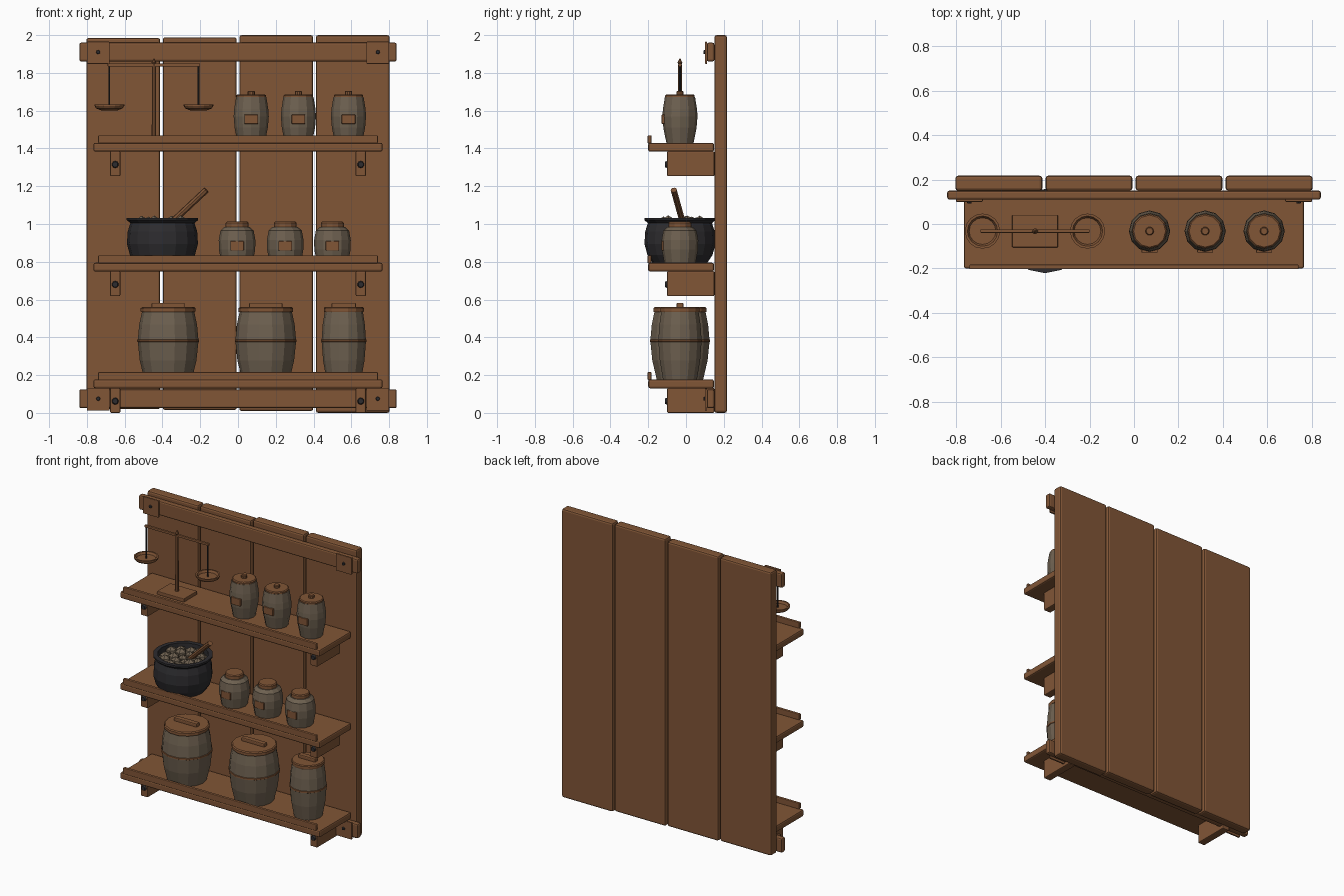
import bpy, bmesh, math, random
from mathutils import Vector

cube = bpy.data.objects.get("Cube")
if cube:
    bpy.data.objects.remove(cube, do_unlink=True)
random.seed(4)


def material(name, colour):
    m = bpy.data.materials.new(name)
    m.use_nodes = True
    m.diffuse_color = (*colour, 1)
    m.node_tree.nodes["Principled BSDF"].inputs["Base Color"].default_value = (*colour, 1)
    return m


WOOD = material("warm_wood", (0.22, 0.092, 0.037))
CLAY = material("grey_clay", (0.155, 0.118, 0.08))
IRON = material("dark_iron", (0.026, 0.025, 0.028))


def finish(name, bm, mat):
    bmesh.ops.recalc_face_normals(bm, faces=bm.faces)
    mesh = bpy.data.meshes.new(name)
    bm.to_mesh(mesh)
    bm.free()
    mesh.materials.append(mat)
    obj = bpy.data.objects.new(name, mesh)
    bpy.context.scene.collection.objects.link(obj)
    return obj


def box(name, x, y, z, mat=WOOD, bevel=0.0):
    """Box from (min, max) pairs on each axis."""
    bm = bmesh.new()
    bmesh.ops.create_cube(bm, size=1)
    for v in bm.verts:
        v.co = [sum(r) / 2 + c * (r[1] - r[0]) for c, r in zip(v.co, (x, y, z))]
    obj = finish(name, bm, mat)
    if bevel:
        mod = obj.modifiers.new("bevel", "BEVEL")
        mod.width = bevel
        mod.segments = 2
    return obj


def lathe(name, profile, at, mat, sides=12):
    """Turn a (radius, height) profile about a vertical axis, capping open ends."""
    bm = bmesh.new()
    rings = []
    for r, h in profile:
        rings.append([bm.verts.new((at[0] + r * math.cos(math.tau * i / sides),
                                    at[1] + r * math.sin(math.tau * i / sides),
                                    at[2] + h)) for i in range(sides)])
    for a, b in zip(rings, rings[1:]):
        for i in range(sides):
            j = (i + 1) % sides
            bm.faces.new((a[i], a[j], b[j], b[i]))
    bm.faces.new(rings[0])
    bm.faces.new(rings[-1])
    return finish(name, bm, mat)


def rod(name, start, end, r1, r2, mat, sides=8):
    a, b = Vector(start), Vector(end)
    bm = bmesh.new()
    bmesh.ops.create_cone(bm, cap_ends=True, segments=sides, radius1=r1, radius2=r2,
                          depth=(b - a).length)
    obj = finish(name, bm, mat)
    obj.location = (a + b) / 2
    obj.rotation_euler = (b - a).to_track_quat("Z", "Y").to_euler()
    return obj


# Back planks with slightly uneven ends
for i, (low, high) in enumerate(((0.02, 1.985), (0.015, 1.988), (0.01, 2.0), (0.0, 2.0))):
    left = -0.803 + i * 0.405
    box(f"back_plank_{i + 1}", (left, left + 0.391), (0.15, 0.217), (low, high), bevel=0.012)

# Cross rails with nailed end plates
for label, z in (("bottom", 0.025), ("top", 1.86)):
    box(f"{label}_rail", (-0.84, 0.84), (0.11, 0.15), (z, z + 0.1), bevel=0.01)
    for side, s in (("left", 1), ("right", -1)):
        x = sorted((s * 0.68, s * 0.8))
        box(f"{label}_{side}_plate", x, (0.1, 0.112), (z - 0.012, z + 0.105), bevel=0.003)
        rod(f"{label}_{side}_nail", (s * 0.74, 0.105, z + 0.05), (s * 0.74, 0.092, z + 0.05),
            0.012, 0.009, IRON)

# Shelves, lips, brackets and bolts
SHELVES = (0.177, 0.795, 1.43)
for i, z in enumerate(SHELVES, 1):
    box(f"shelf_{i}", (-0.765, 0.765), (-0.2, 0.148), (z - 0.047, z), bevel=0.01)
    box(f"shelf_lip_{i}", (-0.74, 0.74), (-0.203, -0.183), (z - 0.003, z + 0.039), bevel=0.004)
    for side, s in (("left", 1), ("right", -1)):
        x = s * 0.65
        box(f"{side}_bracket_{i}", (x - 0.027, x + 0.027), (-0.1, 0.15),
            (z - 0.177, z - 0.045), bevel=0.006)
        rod(f"{side}_bolt_{i}", (x, -0.095, z - 0.115), (x, -0.112, z - 0.115),
            0.02, 0.014, IRON, 10)

Y = -0.032

# Large barrels with bands, lids and grip bars
for i, (x, k) in enumerate(((-0.37, 1), (0.147, 1), (0.56, 0.73)), 1):
    at = (x, Y, SHELVES[0])
    lathe(f"barrel_{i}", [(0.126 * k, 0), (0.15 * k, 0.1), (0.16 * k, 0.195), (0.16 * k, 0.215),
                          (0.153 * k, 0.29), (0.137 * k, 0.365)], at, CLAY, 14)
    lathe(f"barrel_band_{i}", [(0.158 * k, 0.197), (0.164 * k, 0.2), (0.164 * k, 0.21),
                               (0.158 * k, 0.213)], at, WOOD, 14)
    lathe(f"barrel_lid_{i}", [(0.142 * k, 0.356), (0.145 * k, 0.361), (0.145 * k, 0.377),
                              (0.138 * k, 0.383)], at, WOOD, 14)
    box(f"barrel_grip_{i}", (x - 0.088 * k, x + 0.088 * k), (Y - 0.018, Y + 0.018),
        (0.555, 0.583), bevel=0.006)


def labelled_jar(name, at, body, lid, knob, tag_z):
    lathe(name, body, at, CLAY)
    lathe(name + "_lid", lid, at, WOOD)
    if knob:
        lathe(name + "_knob", knob, at, WOOD, 10)
    box(name + "_tag", (at[0] - 0.036, at[0] + 0.036), (at[1] - 0.097, at[1] - 0.08),
        (at[2] + tag_z, at[2] + tag_z + 0.049), bevel=0.003)


# Squat jars on the middle shelf, tall jars on the top shelf
for i, (mid_x, top_x) in enumerate(((-0.005, 0.07), (0.25, 0.32), (0.5, 0.585)), 1):
    labelled_jar(f"squat_jar_{i}", (mid_x, Y, SHELVES[1]),
                 [(0.083, 0), (0.096, 0.07), (0.097, 0.12), (0.088, 0.17), (0.066, 0.19)],
                 [(0.057, 0.185), (0.06, 0.19), (0.06, 0.211), (0.054, 0.217)], None, 0.065)
    labelled_jar(f"tall_jar_{i}", (top_x, Y, SHELVES[2]),
                 [(0.072, 0), (0.088, 0.08), (0.093, 0.14), (0.09, 0.18), (0.08, 0.242)],
                 [(0.074, 0.235), (0.078, 0.24), (0.078, 0.251), (0.072, 0.256)],
                 [(0.016, 0.25), (0.019, 0.255), (0.019, 0.271), (0.015, 0.275)], 0.1)

# Iron pot, its lumpy contents and a stirring stick
pot = (-0.4, Y, SHELVES[1])
lathe("pot", [(0.145, 0), (0.172, 0.04), (0.188, 0.1), (0.184, 0.165), (0.17, 0.21),
              (0.189, 0.226), (0.189, 0.238), (0.16, 0.238), (0.158, 0.18)], pot, IRON, 16)
lathe("pot_contents", [(0.157, 0.185), (0.157, 0.2)], pot, CLAY, 16)
bm = bmesh.new()
for count, ring in ((1, 0), (6, 0.06), (11, 0.115)):
    for i in range(count):
        a = math.tau * i / count + ring * 5
        lump = bmesh.ops.create_icosphere(bm, subdivisions=1, radius=random.uniform(0.032, 0.042))
        spot = Vector((pot[0] + ring * math.cos(a), pot[1] + ring * math.sin(a),
                       pot[2] + random.uniform(0.195, 0.212)))
        bmesh.ops.translate(bm, verts=lump["verts"], vec=spot)
finish("pot_lumps", bm, CLAY)
rod("stirring_stick", (-0.36, -0.015, 1.0), (-0.168, -0.065, 1.18), 0.017, 0.017, WOOD, 8)

# Balance scale
X = -0.445
box("scale_base", (X - 0.103, X + 0.103), (Y - 0.073, Y + 0.073), (1.43, 1.455), bevel=0.004)
rod("scale_post", (X, Y, 1.45), (X, Y, 1.845), 0.012, 0.01, WOOD)
lathe("scale_finial", [(0.006, 0.0), (0.013, 0.012), (0.002, 0.035)], (X, Y, 1.842), WOOD, 8)
box("scale_beam", (X - 0.245, X + 0.245), (Y - 0.008, Y + 0.008), (1.834, 1.85), bevel=0.003)
for side, s in (("left", 1), ("right", -1)):
    x = X + s * 0.236
    rod(f"scale_{side}_cord", (x, Y, 1.612), (x, Y, 1.84), 0.005, 0.005, IRON, 6)
    lathe(f"scale_{side}_pan", [(0.04, 0), (0.07, 0.012), (0.079, 0.026), (0.079, 0.033),
                                (0.068, 0.033), (0.06, 0.018)], (x, Y, 1.6), WOOD, 16)
